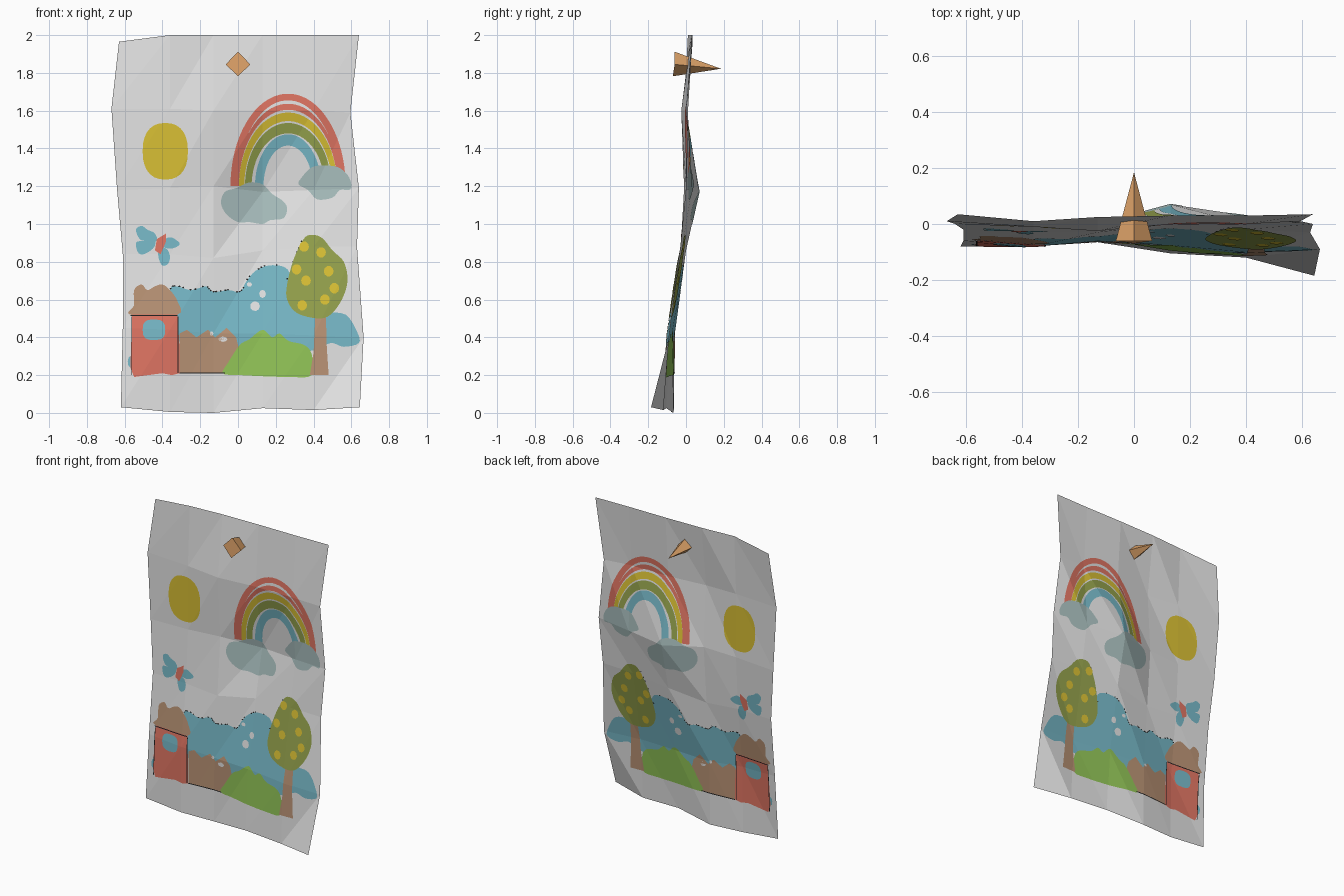
import bpy, math, random
from mathutils import Vector
from mathutils.geometry import tessellate_polygon

if "Cube" in bpy.data.objects:
    bpy.data.objects.remove(bpy.data.objects["Cube"])

random.seed(4)


def material(name, hexcode):
    m = bpy.data.materials.new(name)
    rgb = [int(hexcode[i:i + 2], 16) / 255 for i in (0, 2, 4)]
    m.diffuse_color = [((c + 0.055) / 1.055) ** 2.4 for c in rgb] + [1]
    m.use_nodes = True
    m.node_tree.nodes["Principled BSDF"].inputs["Base Color"].default_value = m.diffuse_color
    return m


MATS = {n: material(n, h) for n, h in dict(
    paper="E2E2E2", copper="DDA268", coral="DE7462", yellow="D8BF34", olive="93A04C",
    blue="76B7C6", cloud_grey="A6BCBB", green="90C256", brown="B89274", ink="202020").items()}


def add_mesh(name, verts, faces, mat):
    me = bpy.data.meshes.new(name)
    me.from_pydata(verts, [], faces)
    me.materials.append(MATS[mat])
    ob = bpy.data.objects.new(name, me)
    bpy.context.collection.objects.link(ob)
    return ob


# Crumpled paper sheet: each row is left x, right x, heights, depths
ROWS = [
    (-.62, .645, (.03, .005, 0, .025, .015, .03), (-.08, -.08, -.065, -.105, -.12, -.185)),
    (-.61, .665, (.45, .44, .42, .42, .41, .40), (-.06, -.08, -.06, -.075, -.10, -.09)),
    (-.61, .63, (.84, .84, .82, .86, .88, .88), (-.02, -.03, -.03, 0, -.02, -.03)),
    (-.64, .64, (1.18, 1.19, 1.20, 1.17, 1.18, 1.19), (0, -.01, 0, .07, .03, 0)),
    (-.67, .595, (1.61, 1.61, 1.60, 1.60, 1.60, 1.59), (.01, -.01, -.025, 0, 0, .01)),
    (-.63, .64, (1.965, 2, 2, 2, 2, 2), (.035, .01, .025, .03, .03, .035)),
]
verts = []
for left, right, zs, ys in ROWS:
    xs = (left, -.36, -.13, .13, .40, right)
    verts += [Vector(p) for p in zip(xs, ys, zs)]
facets = []
for r in range(5):
    for c in range(5):
        a = r * 6 + c
        facets += [(a, a + 1, a + 7), (a, a + 7, a + 6)]
add_mesh("paper_sheet", verts, facets, "paper")


# Helpers that lay a flat outline (x, z) onto the folded sheet, on both sides
def cross(a, b, p):
    return (b[0] - a[0]) * (p[1] - a[1]) - (b[1] - a[1]) * (p[0] - a[0])


def clip(poly, tri):
    for i in range(3):
        a, b = tri[i], tri[(i + 1) % 3]
        out = []
        for p, q in zip(poly, poly[1:] + poly[:1]):
            dp, dq = cross(a, b, p), cross(a, b, q)
            if dp >= 0:
                out.append(p)
            if (dp > 0 > dq) or (dp < 0 < dq):
                t = dp / (dp - dq)
                out.append((p[0] + (q[0] - p[0]) * t, p[1] + (q[1] - p[1]) * t))
        poly = out
        if len(poly) < 3:
            return []
    return poly


def paint(name, mat, layer, *outlines):
    vs, fs = [], []
    for line in outlines:
        for tri in tessellate_polygon([[Vector((x, z, 0)) for x, z in line]]):
            t = [line[i] for i in tri]
            if cross(*t) < 0:
                t.reverse()
            for f in facets:
                p0, p1, p2 = (verts[i] for i in f)
                piece = clip(t, [(p.x, p.z) for p in (p0, p1, p2)])
                if not piece:
                    continue
                n = (p1 - p0).cross(p2 - p0)
                for side in (-1, 1):
                    k = len(vs)
                    for x, z in piece:
                        y = p0.y - (n.x * (x - p0.x) + n.z * (z - p0.z)) / n.y
                        vs.append((x, y + side * .001 * layer, z))
                    loop = list(range(k, len(vs)))
                    fs.append(loop if side < 0 else loop[::-1])
    return add_mesh(name, vs, fs, mat)


def poly(*pts):
    return [(x / 100, z / 100) for x, z in pts]


def blob(*pts, steps=4):
    # smooth closed curve through the points
    p = [Vector(q) for q in poly(*pts)]
    out = []
    for i in range(len(p)):
        a, b, c, d = (p[(i + j - 1) % len(p)] for j in range(4))
        for s in range(steps):
            t = s / steps
            v = .5 * (2 * b + (c - a) * t + (2 * a - 5 * b + 4 * c - d) * t * t
                      + (3 * b - a - 3 * c + d) * t ** 3)
            out.append((v.x, v.y))
    return out


def oval(x, z, rx, rz, n=28, power=1.0):
    pts = []
    for i in range(n):
        c, s = math.cos(math.tau * i / n), math.sin(math.tau * i / n)
        pts.append((x + rx * math.copysign(abs(c) ** power, c),
                    z + rz * math.copysign(abs(s) ** power, s)))
    return pts


def band(rx, rz, ix, iz, start=6, end=180, n=32):
    ang = [math.radians(start + (end - start) * i / n) for i in range(n + 1)]
    return ([(.265 + rx * math.cos(a), 1.2 + rz * math.sin(a)) for a in ang]
            + [(.265 + ix * math.cos(a), 1.2 + iz * math.sin(a)) for a in reversed(ang)])


# Sky: sun, rainbow and clouds
paint("sun", "yellow", 1, oval(-.385, 1.385, .12, .15, power=.85))
paint("rainbow_red", "coral", 1, band(.305, .49, .266, .455), band(.272, .437, .26, .405))
paint("rainbow_yellow", "yellow", 1, band(.26, .39, .232, .345))
paint("rainbow_green", "olive", 1, band(.228, .335, .193, .28))
paint("rainbow_blue", "blue", 1, band(.175, .275, .13, .215, 20))
paint("clouds", "cloud_grey", 2,
      blob((-9, 111), (-7, 117), (-1, 119), (6, 122), (13, 121), (18, 116), (24, 112),
           (26, 108), (24, 103), (17, 102), (13, 100), (6, 101), (0, 101), (-6, 105)),
      blob((32, 121), (34, 125), (39, 130), (46, 131), (53, 130), (58, 126), (60, 121),
           (59, 118), (54, 118), (50, 114), (42, 113), (37, 118)))

# Butterfly
paint("butterfly_wings", "blue", 1,
      blob((-54, 97), (-51, 99), (-48, 97), (-44, 95), (-43, 91), (-48, 91), (-52, 92)),
      blob((-54, 90), (-51, 91), (-44, 91), (-45, 87), (-50, 84), (-53, 85)),
      blob((-40, 91), (-36, 93), (-32, 91), (-31, 89), (-35, 87), (-40, 88)),
      blob((-42, 87), (-38, 87), (-36, 83), (-37, 79), (-40, 78), (-42, 82)))
paint("butterfly_body", "coral", 2, poly((-43, 92), (-38, 95), (-38, 91), (-41, 84), (-44, 86)))

# Hills with bare paper spots
hills = blob((-36, 63), (-33, 67), (-25, 65), (-17, 67), (-13, 64), (-5, 65), (1, 64), (4, 69),
             (9, 75), (16, 78), (25, 77), (30, 70), (45, 55), (57, 52), (63, 43), (64, 37),
             (56, 35), (49, 37), (40, 33), (20, 33), (0, 35), (-32, 38))
paint("hills", "blue", 1, hills)
paint("hill_gaps", "paper", 2, oval(.09, .565, .026, .026, 9), oval(.13, .63, .018, .022, 8),
      oval(.06, .68, .015, .012, 7), oval(-.08, .39, .024, .014, 8), oval(-.14, .42, .01, .012, 6))

# House
paint("roof", "brown", 2, blob((-57, 52), (-55, 57), (-55, 65), (-51, 68), (-48, 65), (-44, 67),
                               (-40, 68), (-36, 65), (-32, 59), (-32, 52)))
paint("house_wall", "coral", 3, poly((-56, 52), (-32, 52), (-31, 35), (-31, 21), (-35, 20),
                                     (-40, 21), (-55, 19), (-57, 24)))
paint("house_window", "blue", 4, oval(-.445, .44, .06, .055, 16, .7))
paint("blue_smudge", "blue", 2, oval(-.57, .27, .014, .03, 8))
paint("ink_lines", "ink", 5, poly((-57, 51.2), (-32, 51.2), (-32, 51.8), (-57, 51.8)),
      poly((-32, 21), (-31.5, 21), (-31.5, 51), (-32, 51)),
      poly((-56.5, 20), (-56, 20), (-56, 51), (-56.5, 51)),
      poly((-31, 20.8), (-7, 20.8), (-7, 21.4), (-31, 21.4)))

# Fence and bush
paint("fence", "brown", 2, poly((-31, 42), (-27, 44), (-22, 40), (-16, 44), (-12, 40), (-6, 45),
                                (-1, 40), (1, 32), (-4, 21), (-31, 21)))
paint("bush", "green", 3, blob((-8, 21), (-5, 27), (1, 36), (6, 39), (13, 44), (18, 40), (22, 42),
                               (27, 38), (35, 36), (39, 31), (39, 20), (27, 19), (1, 20)))

# Fruit tree
crown = blob((26, 68), (29, 80), (33, 89), (37, 94), (44, 93), (50, 86), (56, 80), (58, 70),
             (55, 60), (49, 52), (42, 50), (31, 53), (26, 60))
paint("tree_trunk", "brown", 4, poly((41, 53), (46.5, 53), (47, 35), (48, 20), (38, 20), (40, 32)))
paint("tree_crown", "olive", 5, crown)
paint("tree_fruit", "yellow", 6, *[oval(x / 100, z / 100, .026, .028, 10) for x, z in (
    (35, 88), (44, 85), (31, 76), (48, 75), (36, 70), (51, 66), (34, 57), (46, 60))])

# Dark specks along the upper edges of the hills and tree
edge = hills[:42] + crown[:12]
paint("ink_specks", "ink", 1.5, *[oval(x + random.uniform(-.004, .004), z + .002,
                                       random.uniform(.004, .009), .005, 4)
                                  for x, z in random.sample(edge, 32)])

# Pyramid pin through the top of the sheet
base = [(-.065, -.06, 1.845), (0, -.07, 1.782), (.065, -.06, 1.845), (0, -.06, 1.912)]
add_mesh("pin", base + [(0, .185, 1.822)],
         [(0, 1, 2, 3)] + [((i + 1) % 4, i, 4) for i in range(4)], "copper")
